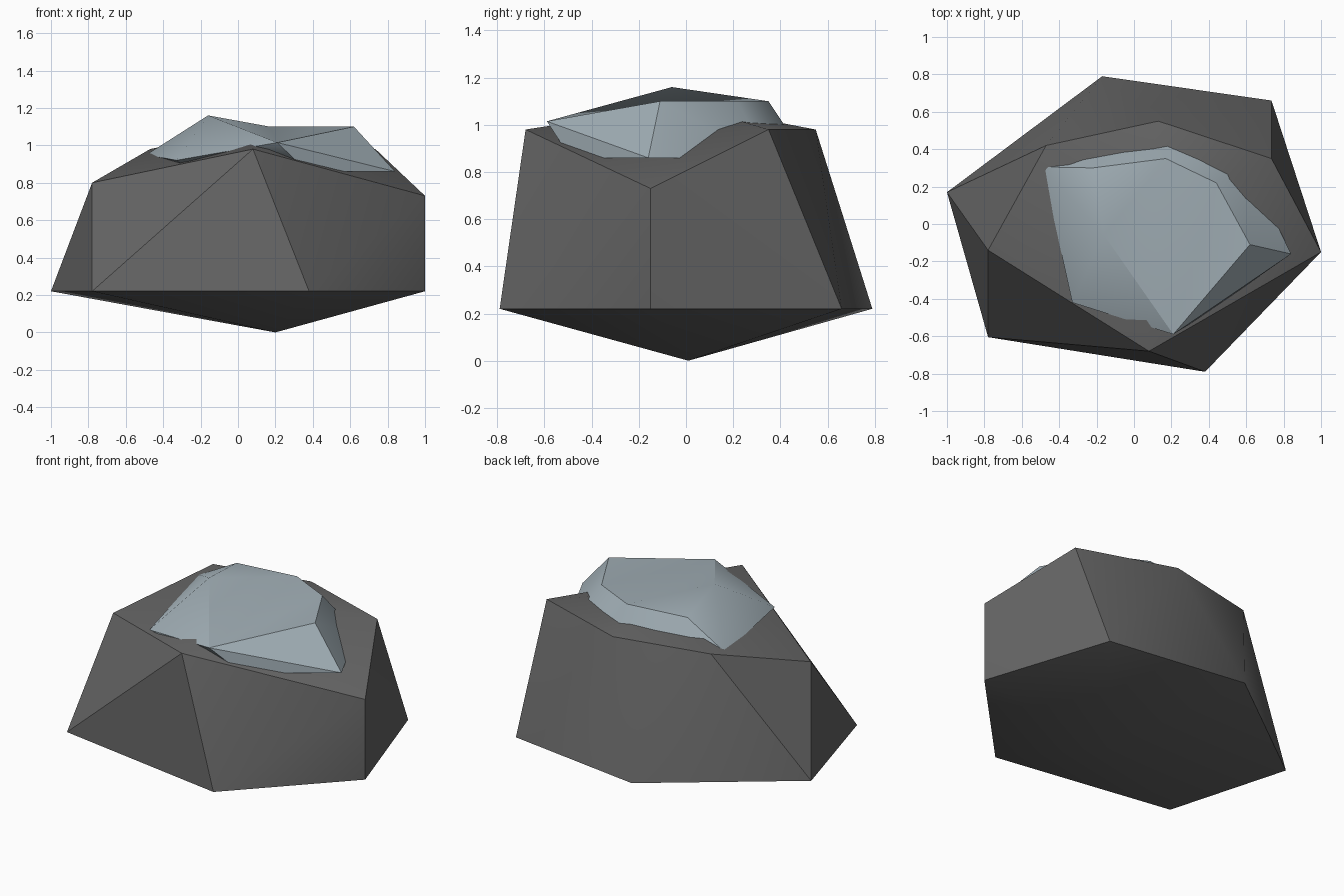
import bpy, bmesh, math

if "Cube" in bpy.data.objects:
    bpy.data.objects.remove(bpy.data.objects["Cube"])


def hull(name, points, color, retop=None):
    """Boulder wrapped around a few corner points; retop = (tip, outer points)
    replaces the faces between the tip and those points by a flatter plateau."""
    bm = bmesh.new()
    verts = [bm.verts.new(p) for p in points]
    bmesh.ops.convex_hull(bm, input=verts)
    if retop:
        tip, outer = verts[retop[0]], [verts[i] for i in retop[1]]
        group = set(outer) | {tip}
        old = [f for f in bm.faces if set(f.verts) <= group]
        bmesh.ops.delete(bm, geom=old, context='FACES_ONLY')
        for e in [e for e in bm.edges if not e.link_faces]:
            bm.edges.remove(e)
        bm.faces.new((tip, outer[0], outer[-1]))
        bm.faces.new((outer[0], outer[1], outer[-1]))
        bm.faces.new(outer[1:])
    loose = [v for v in bm.verts if not v.link_faces]
    bmesh.ops.delete(bm, geom=loose, context='VERTS')
    bmesh.ops.recalc_face_normals(bm, faces=bm.faces)
    mesh = bpy.data.meshes.new(name)
    bm.to_mesh(mesh)
    bm.free()
    obj = bpy.data.objects.new(name, mesh)
    bpy.context.collection.objects.link(obj)
    mat = bpy.data.materials.new(name + "_color")
    mat.diffuse_color = color
    mat.use_nodes = True
    mat.node_tree.nodes["Principled BSDF"].inputs["Base Color"].default_value = mat.diffuse_color
    mesh.materials.append(mat)
    bpy.ops.object.select_all(action='DESELECT')
    obj.select_set(True)
    bpy.context.view_layer.objects.active = obj
    bpy.ops.object.shade_smooth_by_angle(angle=math.radians(30))
    return obj


def ring(z, *xy):
    return [(x, y, z) for x, y in xy]


# Rock: bottom tip, wide lower ring, uneven upper ring, low top tip
rock = [(0.20, 0.01, 0.0), (0.03, 0.0, 1.085)]
rock += ring(0.22, (-1, 0.17), (-0.78, -0.605), (0.38, -0.79),
             (1, -0.15), (0.735, 0.66), (-0.17, 0.79))
rock += ring(0.98, (0.08, -0.68), (0.735, 0.35), (0.13, 0.55), (-0.47, 0.42))
rock += [(-0.78, -0.14, 0.80), (1, -0.15, 0.73)]
hull("rock", rock, (0.13, 0.13, 0.13, 1))

# Snow cap: tilted slab with a flat underside, partly sunk into the rock top
snow = [(-0.16, -0.06, 1.16), (0.21, -0.59, 1.015)]
snow += ring(1.10, (0.62, -0.11), (0.44, 0.22), (0.17, 0.35), (-0.22, 0.30))
snow += [(-0.33, -0.42, 0.92), (-0.49, 0.305, 0.95)]
snow += ring(0.86, (0.84, -0.16), (0.37, -0.49), (0.60, 0.34),
             (0.19, 0.51), (-0.34, 0.41), (-0.25, -0.30))
hull("snow_cap", snow, (0.36, 0.43, 0.47, 1), retop=(0, (4, 3, 2, 1)))
